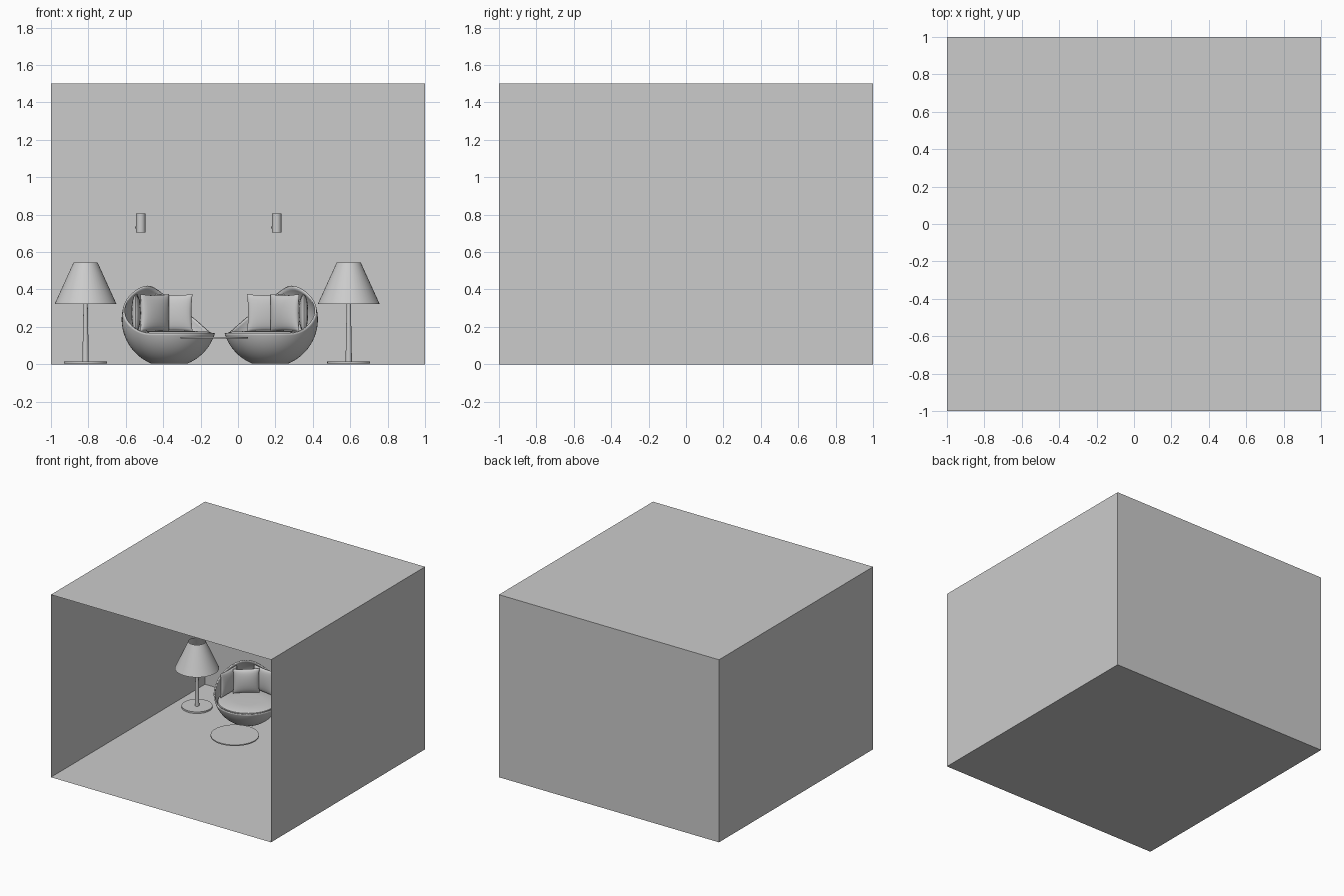
import bpy, bmesh, math
from mathutils import Matrix, Vector

if "Cube" in bpy.data.objects:
    bpy.data.objects.remove(bpy.data.objects["Cube"])


def make(name, bm, matrix=None, smooth=True):
    bmesh.ops.recalc_face_normals(bm, faces=bm.faces)
    me = bpy.data.meshes.new(name)
    bm.to_mesh(me)
    bm.free()
    ob = bpy.data.objects.new(name, me)
    bpy.context.collection.objects.link(ob)
    if matrix:
        ob.matrix_world = matrix
    if smooth:
        bpy.ops.object.select_all(action='DESELECT')
        bpy.context.view_layer.objects.active = ob
        ob.select_set(True)
        bpy.ops.object.shade_smooth_by_angle(angle=math.radians(40))
    return ob


def lathe(name, profile, loc, steps=48):
    """Revolve (radius, z) points around the vertical axis."""
    bm = bmesh.new()
    vs = [bm.verts.new((r, 0, z)) for r, z in profile]
    es = [bm.edges.new(p) for p in zip(vs, vs[1:])]
    bmesh.ops.spin(bm, geom=vs + es, cent=(0, 0, 0), axis=(0, 0, 1),
                   angle=2 * math.pi, steps=steps, use_duplicate=False)
    bmesh.ops.remove_doubles(bm, verts=bm.verts, dist=1e-5)
    return make(name, bm, Matrix.Translation(loc))


# Room: open-fronted box
bm = bmesh.new()
bmesh.ops.create_cube(bm, size=1, matrix=Matrix.Translation((0, 0, 0.75)) @ Matrix.Diagonal((2, 2, 1.5, 1)))
front = [f for f in bm.faces if f.calc_center_median().y < -0.9]
bmesh.ops.delete(bm, geom=front, context='FACES')
make("room", bm, smooth=False)

SPHERE_R, SPHERE_Z = 0.255, 0.24


def shell(name, matrix):
    """Ball-shaped bowl, local +y is the back; the rim rises smoothly to the back."""
    bm = bmesh.new()
    n, m = 64, 20
    rings = []
    for i in range(n):
        a = 2 * math.pi * i / n
        phi = min(a, 2 * math.pi - a)
        lift = min(phi / math.radians(115), 1)
        rim = 0.165 + 0.1275 * (1 + math.cos(math.pi * lift))
        t0 = math.asin((0.004 - SPHERE_Z) / SPHERE_R)
        t1 = math.asin((rim - SPHERE_Z) / SPHERE_R)
        col = []
        for j in range(m + 1):
            t = t0 + (t1 - t0) * j / m
            r = SPHERE_R * math.cos(t)
            col.append(bm.verts.new((r * math.sin(a), r * math.cos(a), SPHERE_Z + SPHERE_R * math.sin(t))))
        rings.append(col)
    for i in range(n):
        p, q = rings[i], rings[(i + 1) % n]
        for j in range(m):
            bm.faces.new((p[j], q[j], q[j + 1], p[j + 1]))
    bm.faces.new([c[0] for c in rings])
    ob = make(name, bm, matrix)
    mod = ob.modifiers.new("thickness", 'SOLIDIFY')
    mod.thickness = 0.01
    mod.offset = -1


def pillow(name, matrix, size=0.2, depth=0.035):
    """Square cushion in the local xz plane with pinched corners."""
    bm = bmesh.new()
    n = 12
    for side in (-1, 1):
        g = []
        for i in range(n + 1):
            u = math.sin(math.pi * (i / n - 0.5))
            row = []
            for j in range(n + 1):
                v = math.sin(math.pi * (j / n - 0.5))
                puff = ((1 - u * u) * (1 - v * v)) ** 0.4
                x = u * (1 - 0.06 * (1 - v * v)) * size / 2
                z = v * (1 - 0.06 * (1 - u * u)) * size / 2
                row.append(bm.verts.new((x, side * depth * puff, z)))
            g.append(row)
        for i in range(n):
            for j in range(n):
                bm.faces.new((g[i][j], g[i + 1][j], g[i + 1][j + 1], g[i][j + 1]))
    bmesh.ops.remove_doubles(bm, verts=bm.verts, dist=1e-5)
    make(name, bm, matrix)


# Two ball armchairs turned towards each other
for label, x, turn in (("left", -0.367, 40), ("right", 0.172, -40)):
    base = Matrix.Translation((x, 0.65, 0)) @ Matrix.Rotation(math.radians(turn), 4, 'Z')
    shell(label + "_chair_shell", base)
    lathe(label + "_chair_seat",
          [(0, 0.12), (0.205, 0.12), (0.222, 0.135), (0.227, 0.152), (0.222, 0.168),
           (0.205, 0.175), (0.1, 0.178), (0, 0.178)], (x, 0.65, 0))
    for k, (ang, dist) in enumerate(((0, 0.122), (48, 0.178), (-48, 0.178))):
        m = base @ Matrix.Rotation(math.radians(ang), 4, 'Z') @ Matrix.Translation((0, dist, 0.275))
        pillow(f"{label}_chair_pillow_{k + 1}", m, depth=0.032 if k == 0 else 0.025)

# Floor lamps
for label, x in (("left", -0.815), ("right", 0.592)):
    loc = (x, 0.632, 0)
    lathe(label + "_lamp_base", [(0, 0.003), (0.115, 0.003), (0.115, 0.016), (0, 0.016)], loc)
    lathe(label + "_lamp_pole", [(0, 0.016), (0.017, 0.016), (0.011, 0.34), (0, 0.34)], loc, 24)
    lathe(label + "_lamp_shade", [(0.165, 0.323), (0.065, 0.543)], loc)

# Round table top
lathe("table_top", [(0, 0.138), (0.18, 0.138), (0.18, 0.147), (0, 0.147)], (-0.127, 0.14, 0), 64)

# Wall lights with a small side switch
for label, x in (("left", -0.52), ("right", 0.207)):
    lathe(label + "_wall_light", [(0, 0.705), (0.025, 0.705), (0.025, 0.805), (0, 0.805)], (x, 0.965, 0), 32)
    lathe(label + "_wall_light_switch", [(0, 0.726), (0.006, 0.726), (0.006, 0.737), (0, 0.737)],
          (x - 0.025, 0.965, 0), 12)
